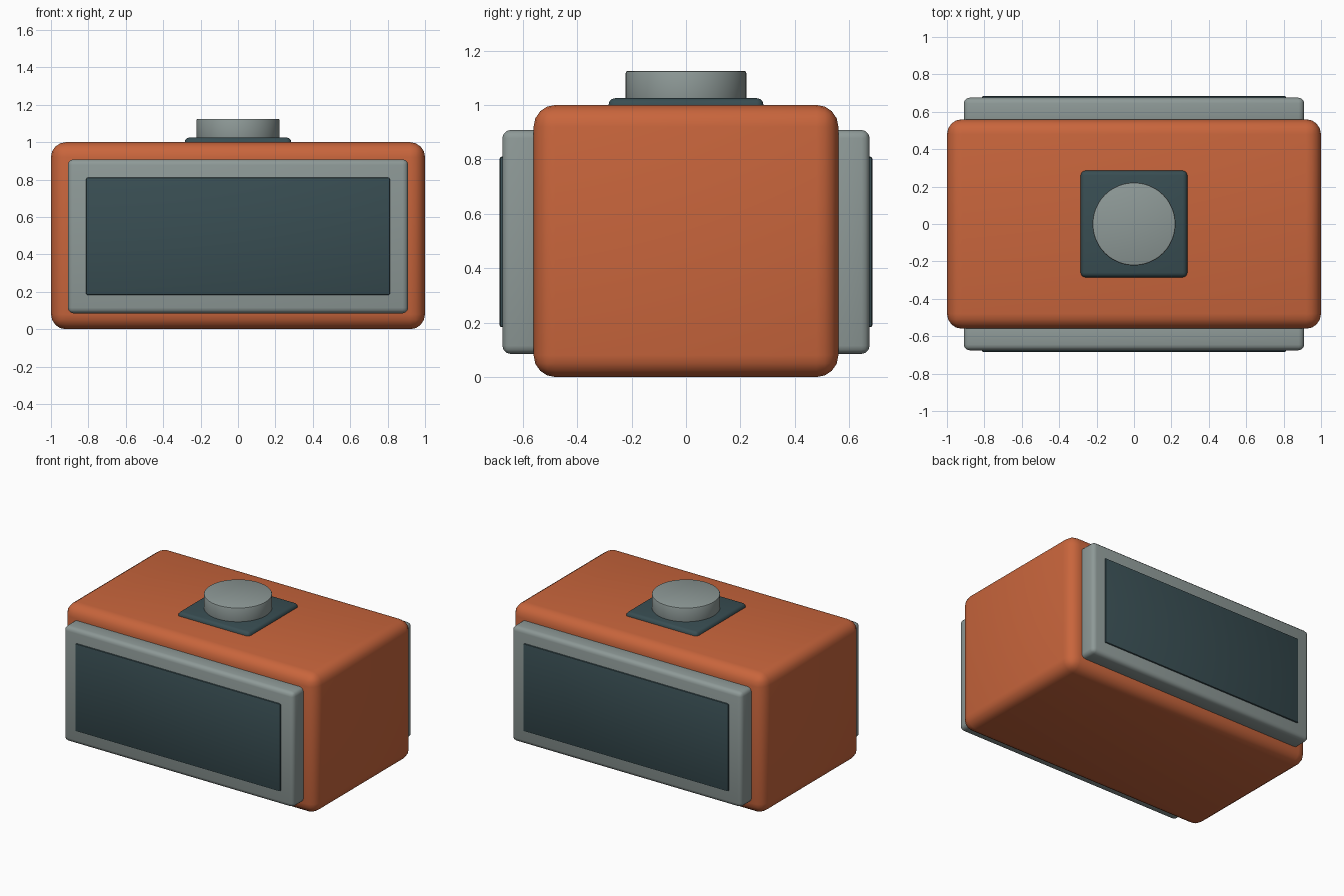
import bpy

if "Cube" in bpy.data.objects:
    bpy.data.objects.remove(bpy.data.objects["Cube"])


def material(name, rgb):
    m = bpy.data.materials.new(name)
    m.diffuse_color = (*rgb, 1)
    m.use_nodes = True
    m.node_tree.nodes["Principled BSDF"].inputs["Base Color"].default_value = m.diffuse_color
    return m


ORANGE = material("orange_shell", (0.58, 0.13, 0.045))
GREY = material("grey_trim", (0.27, 0.32, 0.31))
DARK = material("dark_glass", (0.04, 0.075, 0.085))


def finish(obj, name, mat, bevel, segments):
    """Name, colour, bevel and smooth a part."""
    obj.name = name
    obj.data.materials.append(mat)
    mod = obj.modifiers.new("Bevel", 'BEVEL')
    mod.width = bevel
    mod.segments = segments
    mod.limit_method = 'ANGLE'
    bpy.ops.object.modifier_apply(modifier=mod.name)
    bpy.ops.object.shade_smooth_by_angle()
    return obj


def box(name, lo, hi, mat, bevel, segments=3):
    centre = [(a + b) / 2 for a, b in zip(lo, hi)]
    bpy.ops.mesh.primitive_cube_add(size=1, location=centre)
    obj = bpy.context.object
    obj.scale = [b - a for a, b in zip(lo, hi)]
    bpy.ops.object.transform_apply(location=False, rotation=False, scale=True)
    return finish(obj, name, mat, bevel, segments)


# Rounded main shell
box("body", (-1, -0.56, 0), (1, 0.56, 1), ORANGE, 0.08, 4)

# Framed display panel on the front and on the back
for side, s in (("front", -1), ("back", 1)):
    y = sorted((s * 0.52, s * 0.675))
    box(side + "_frame", (-0.91, y[0], 0.085), (0.91, y[1], 0.908), GREY, 0.03)
    y = sorted((s * 0.63, s * 0.685))
    box(side + "_screen", (-0.812, y[0], 0.183), (0.812, y[1], 0.81), DARK, 0.008, 2)

# Top button on its base plate
box("button_plate", (-0.285, -0.285, 0.96), (0.285, 0.285, 1.025), DARK, 0.025)
bpy.ops.mesh.primitive_cylinder_add(vertices=48, radius=0.222, depth=0.135,
                                    location=(0, 0, 1.0575))
finish(bpy.context.object, "button", GREY, 0.008, 2)
